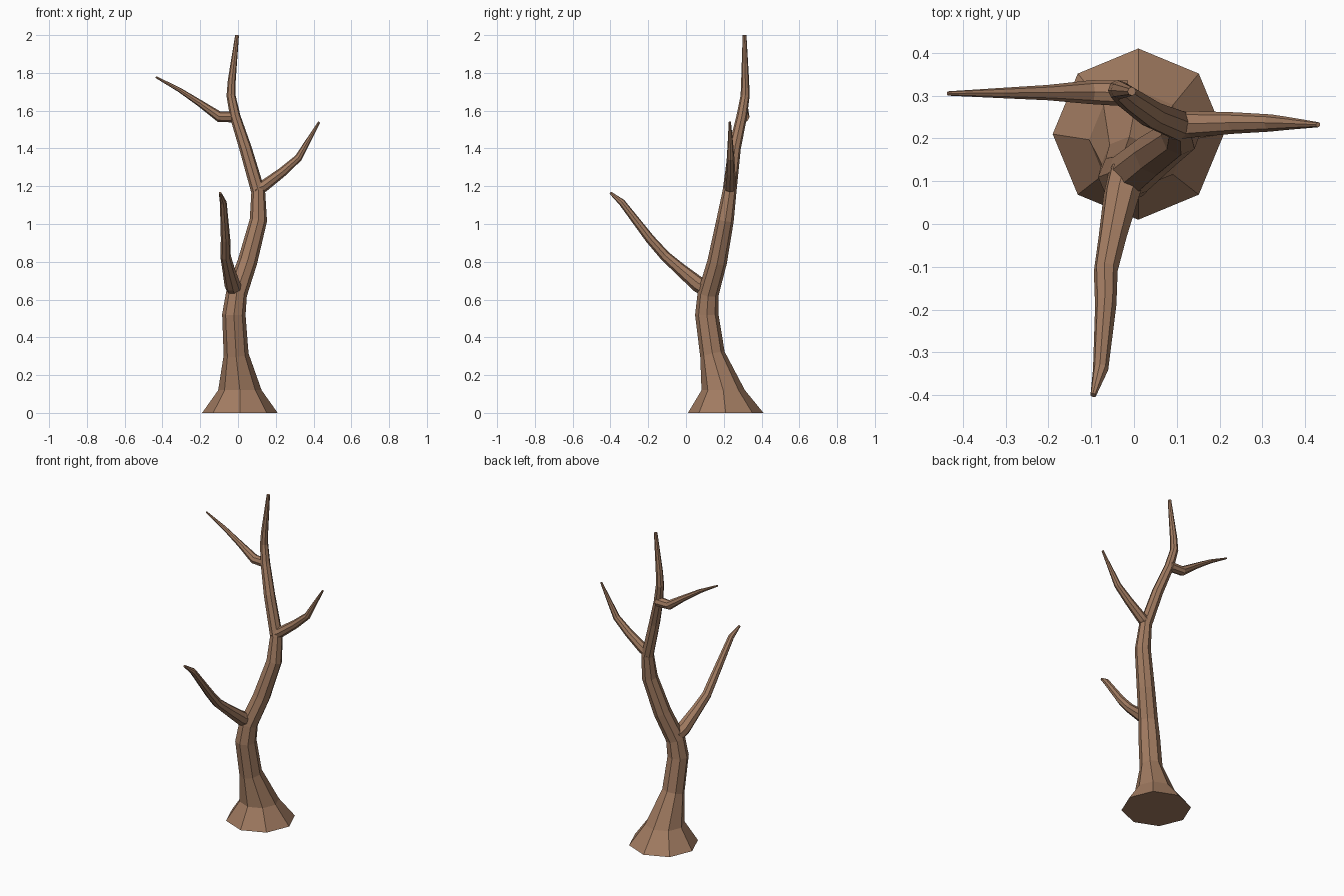
import bpy, bmesh, math
from mathutils import Vector

bark = bpy.data.materials.new("bark")
bark.diffuse_color = (0.36, 0.20, 0.12, 1)


def tapered_limb(name, path, sides, flat_rings=0):
    """Sweep a polygon along (x, y, z, radius) points, capped at both ends."""
    pts = [Vector(p[:3]) for p in path]
    bm = bmesh.new()
    prev_t = Vector((0, 0, 1))
    u = Vector((1, 0, 0))
    rings = []
    for i, p in enumerate(pts):
        fwd = (pts[min(i + 1, len(pts) - 1)] - p).normalized()
        back = (p - pts[max(i - 1, 0)]).normalized()
        t = Vector((0, 0, 1)) if i < flat_rings else (fwd + back).normalized()
        u = prev_t.rotation_difference(t) @ u
        prev_t = t
        v = t.cross(u)
        ring = []
        for k in range(sides):
            a = 2 * math.pi * k / sides
            ring.append(bm.verts.new(p + path[i][3] * (math.cos(a) * u + math.sin(a) * v)))
        rings.append(ring)
    for a, b in zip(rings, rings[1:]):
        for k in range(sides):
            n = (k + 1) % sides
            bm.faces.new((a[k], a[n], b[n], b[k]))
    bm.faces.new(rings[0][::-1])
    bm.faces.new(rings[-1])
    bmesh.ops.recalc_face_normals(bm, faces=bm.faces)
    me = bpy.data.meshes.new(name)
    bm.to_mesh(me)
    bm.free()
    me.materials.append(bark)
    ob = bpy.data.objects.new(name, me)
    bpy.context.collection.objects.link(ob)
    return ob


# Trunk with flared octagonal foot
tapered_limb("trunk", [
    (0.01, 0.21, 0, 0.20), (0.01, 0.197, 0.12, 0.115),
    (-0.01, 0.14, 0.31, 0.066), (-0.022, 0.11, 0.52, 0.062),
    (-0.008, 0.117, 0.63, 0.056), (0.05, 0.165, 0.80, 0.052),
    (0.108, 0.207, 1.02, 0.046), (0.107, 0.23, 1.17, 0.037),
    (0.04, 0.257, 1.40, 0.033), (-0.015, 0.295, 1.57, 0.028),
    (-0.037, 0.313, 1.68, 0.024), (-0.033, 0.313, 1.76, 0.021),
    (-0.005, 0.31, 2.0, 0.010)], 8, 2)

# Low branch reaching to the front
tapered_limb("front_branch", [
    (-0.015, 0.12, 0.65, 0.045), (-0.03, 0.065, 0.68, 0.042),
    (-0.05, -0.03, 0.76, 0.033), (-0.066, -0.11, 0.83, 0.028),
    (-0.066, -0.19, 0.92, 0.025), (-0.078, -0.34, 1.115, 0.018),
    (-0.095, -0.40, 1.165, 0.007)], 8)

# Middle branch reaching right
tapered_limb("right_branch", [
    (0.09, 0.23, 1.18, 0.034), (0.135, 0.233, 1.20, 0.031),
    (0.235, 0.236, 1.275, 0.025), (0.32, 0.236, 1.35, 0.020),
    (0.36, 0.235, 1.42, 0.015), (0.43, 0.232, 1.54, 0.006)], 8)

# Upper branch reaching left
tapered_limb("left_branch", [
    (-0.015, 0.305, 1.567, 0.030), (-0.10, 0.308, 1.568, 0.028),
    (-0.20, 0.307, 1.638, 0.018), (-0.31, 0.306, 1.71, 0.012),
    (-0.435, 0.305, 1.778, 0.005)], 8)
